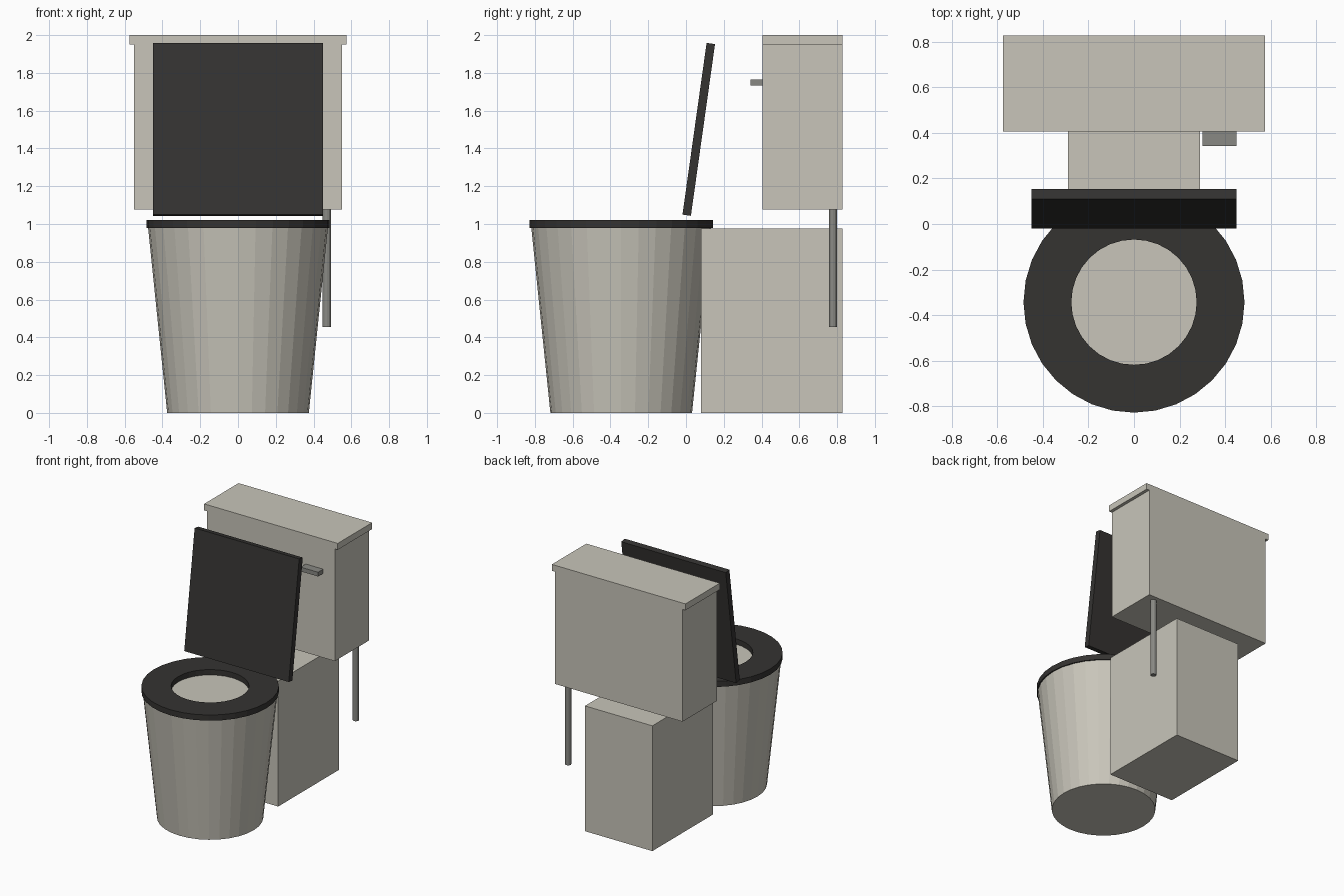
import bpy, bmesh, math

if "Cube" in bpy.data.objects:
    bpy.data.objects.remove(bpy.data.objects["Cube"])

def material(name, rgb):
    m = bpy.data.materials.new(name)
    m.diffuse_color = (*rgb, 1)
    m.use_nodes = True
    m.node_tree.nodes["Principled BSDF"].inputs["Base Color"].default_value = m.diffuse_color
    return m

CERAMIC = material("ceramic", (0.58, 0.56, 0.49))
DARK = material("dark_plastic", (0.035, 0.033, 0.031))
METAL = material("metal", (0.25, 0.25, 0.23))

def box(name, lo, hi, mat, tilt=0):
    centre = [(a + b) / 2 for a, b in zip(lo, hi)]
    bpy.ops.mesh.primitive_cube_add(size=1, location=centre, rotation=(tilt, 0, 0))
    ob = bpy.context.object
    ob.name = name
    ob.scale = [b - a for a, b in zip(lo, hi)]
    ob.data.materials.append(mat)
    return ob

def cone(name, r1, r2, z1, z2, x, y, mat, sides):
    bpy.ops.mesh.primitive_cone_add(vertices=sides, radius1=r1, radius2=r2, depth=z2 - z1,
                                    location=(x, y, (z1 + z2) / 2))
    ob = bpy.context.object
    ob.name = name
    ob.data.materials.append(mat)
    return ob

def ring(name, outer, inner, z1, z2, y, mat, sides):
    # rectangular section swept around a vertical axis
    bm = bmesh.new()
    loops = []
    for i in range(sides):
        a = 2 * math.pi * i / sides
        loops.append([bm.verts.new((r * math.sin(a), r * math.cos(a), z))
                      for r, z in ((outer, z1), (outer, z2), (inner, z2), (inner, z1))])
    for i in range(sides):
        p, q = loops[i], loops[(i + 1) % sides]
        for j in range(4):
            k = (j + 1) % 4
            bm.faces.new((p[j], p[k], q[k], q[j]))
    bmesh.ops.recalc_face_normals(bm, faces=bm.faces)
    me = bpy.data.meshes.new(name)
    bm.to_mesh(me)
    bm.free()
    me.materials.append(mat)
    ob = bpy.data.objects.new(name, me)
    ob.location.y = y
    bpy.context.collection.objects.link(ob)
    return ob

BOWL_Y = -0.343

# bowl, seat and raised cover
cone("bowl", 0.375, 0.476, 0, 0.98, 0, BOWL_Y, CERAMIC, 32)
ring("seat", 0.485, 0.275, 0.978, 1.022, BOWL_Y, DARK, 32)
box("seat_cover", (-0.45, 0.045, 1.042), (0.45, 0.09, 1.96), DARK, math.radians(-8))

# pedestal, tank and tank lid
box("pedestal", (-0.29, 0.08, 0), (0.29, 0.828, 0.975), CERAMIC)
box("tank", (-0.55, 0.405, 1.077), (0.55, 0.828, 1.95), CERAMIC)
box("tank_lid", (-0.575, 0.405, 1.95), (0.575, 0.828, 2.0), CERAMIC)

# flush handle and water pipe
box("flush_handle", (0.30, 0.342, 1.733), (0.45, 0.41, 1.766), METAL)
cone("water_pipe", 0.022, 0.022, 0.455, 1.08, 0.47, 0.778, METAL, 12)
